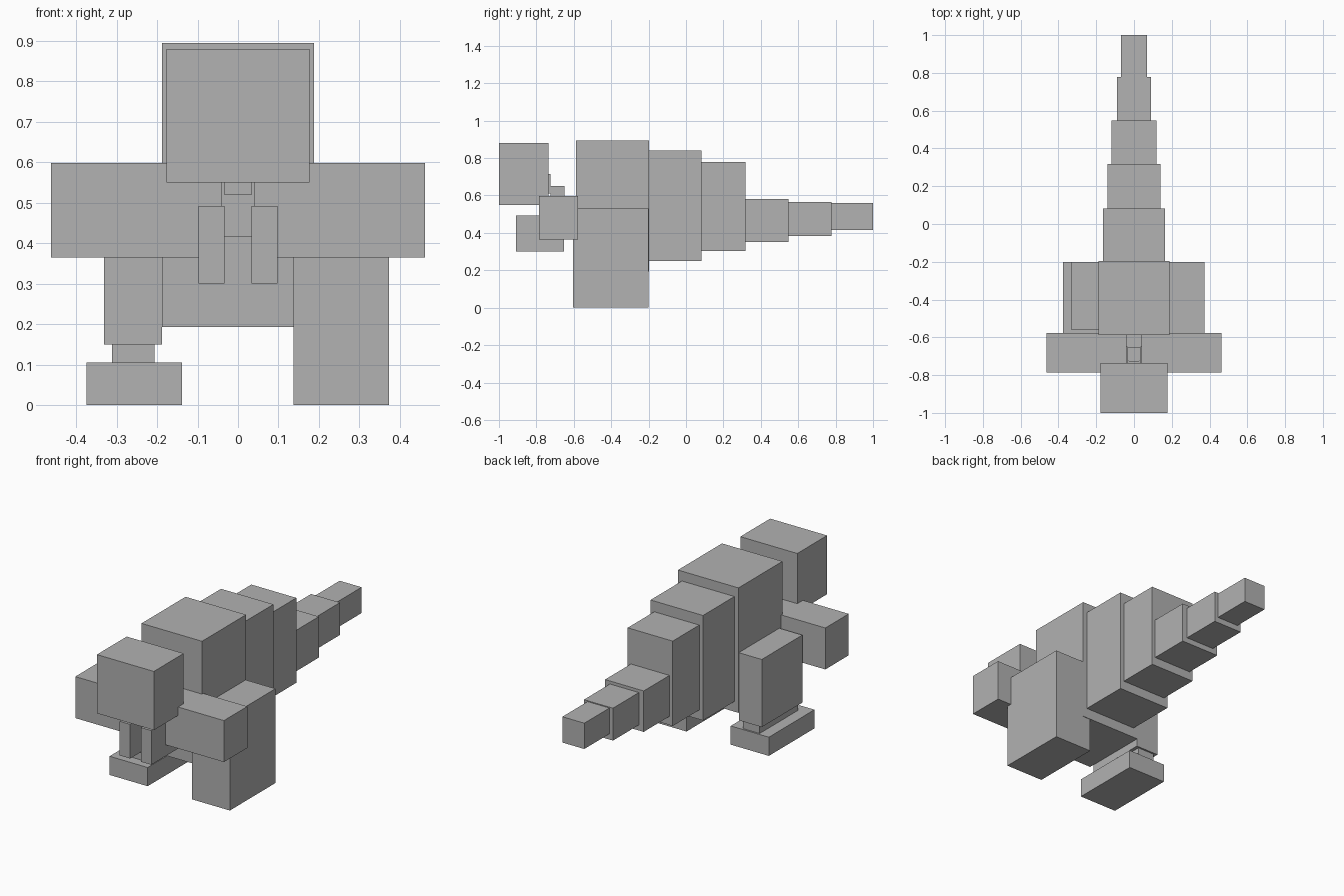
import bpy
import bmesh
from mathutils import Matrix, Vector

cube = bpy.data.objects.get("Cube")
if cube:
    bpy.data.objects.remove(cube, do_unlink=True)

grey = bpy.data.materials.new("plain_grey")
grey.use_nodes = True
shade = (0.445, 0.445, 0.445, 1)
grey.diffuse_color = shade
grey.node_tree.nodes["Principled BSDF"].inputs["Base Color"].default_value = shade


def box(name, xs, ys, zs):
    """Flat-sided block spanning the given x, y and z ranges."""
    low, high = (Vector(corner) for corner in zip(xs, ys, zs))
    bm = bmesh.new()
    bmesh.ops.create_cube(bm, size=1, matrix=Matrix.Diagonal((*(high - low), 1)))
    mesh = bpy.data.meshes.new(name)
    bm.to_mesh(mesh)
    bm.free()
    mesh.materials.append(grey)
    obj = bpy.data.objects.new(name, mesh)
    obj.location = (low + high) / 2
    bpy.context.collection.objects.link(obj)


def centred(name, half_width, ys, zs):
    box(name, (-half_width, half_width), ys, zs)


# Head and stepped neck
centred("head", 0.177, (-1.0, -0.735), (0.55, 0.88))
centred("neck_upper", 0.03, (-0.80, -0.725), (0.61, 0.715))
centred("neck_middle", 0.035, (-0.725, -0.65), (0.52, 0.65))
centred("neck_base", 0.039, (-0.65, -0.58), (0.417, 0.59))

# Body, narrowing toward the back
centred("chest", 0.188, (-0.588, -0.197), (0.193, 0.895))
centred("belly", 0.163, (-0.197, 0.082), (0.25, 0.84))
centred("hips", 0.14, (0.082, 0.318), (0.303, 0.78))

# Tail
centred("tail_base", 0.12, (0.318, 0.547), (0.352, 0.582))
centred("tail_middle", 0.09, (0.547, 0.777), (0.383, 0.565))
centred("tail_tip", 0.068, (0.777, 1.0), (0.415, 0.56))

# Paired arms
for side, sign in (("left", 1), ("right", -1)):
    box(side + "_upper_arm", sorted((sign * 0.039, sign * 0.462)),
        (-0.785, -0.577), (0.365, 0.598))
    box(side + "_forearm", sorted((sign * 0.033, sign * 0.098)),
        (-0.91, -0.652), (0.30, 0.492))

# Solid left leg, jointed right leg
box("left_leg", (0.137, 0.373), (-0.605, -0.20), (0, 0.53))
box("right_thigh", (-0.331, -0.188), (-0.56, -0.20), (0.15, 0.53))
box("right_ankle", (-0.311, -0.207), (-0.55, -0.21), (0.105, 0.15))
box("right_foot", (-0.375, -0.138), (-0.605, -0.20), (0, 0.105))
